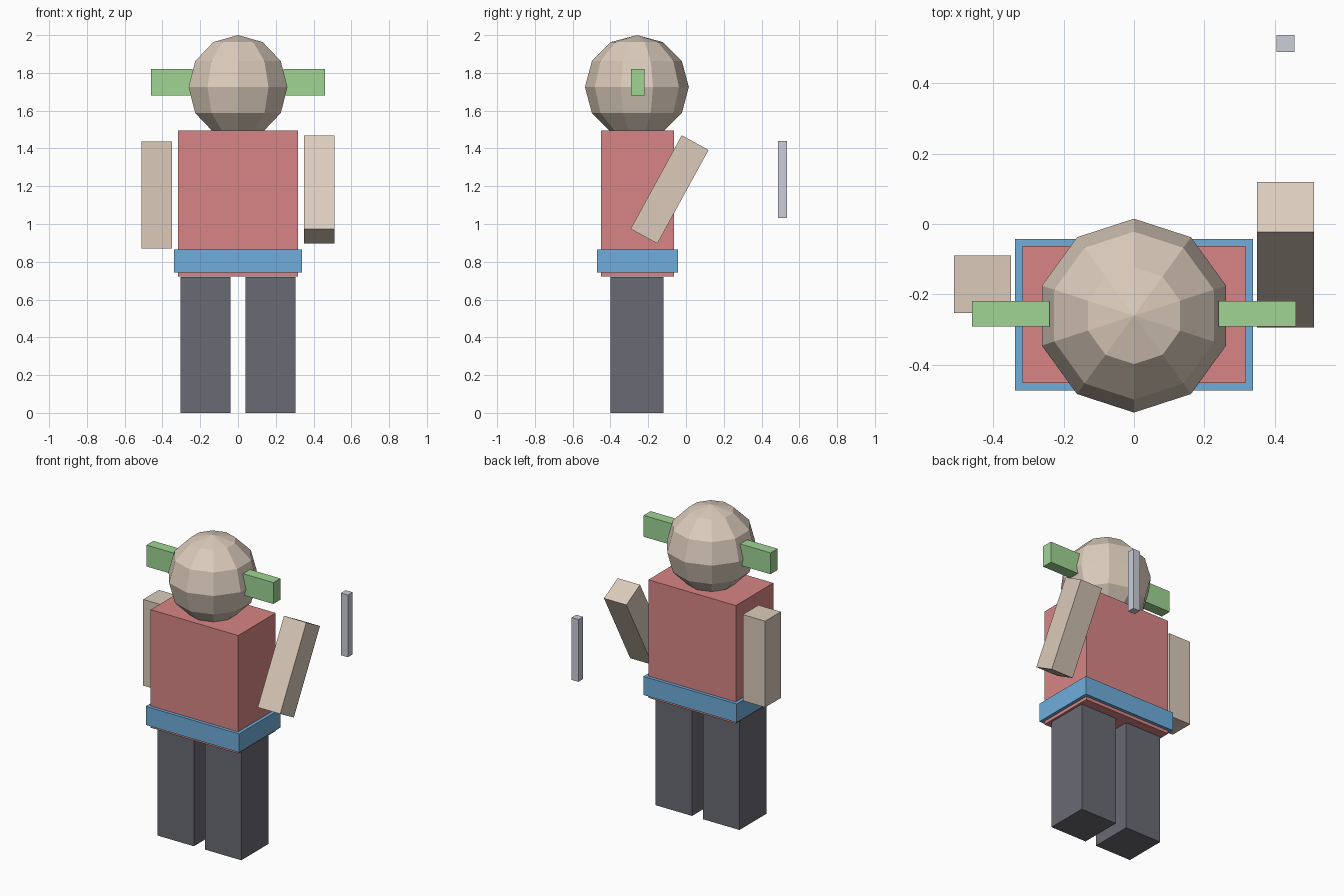
import bpy
import bmesh
from mathutils import Matrix

cube = bpy.data.objects.get("Cube")
if cube:
    bpy.data.objects.remove(cube, do_unlink=True)


def material(name, rgb):
    mat = bpy.data.materials.new(name)
    mat.use_nodes = True
    colour = (*rgb, 1)
    mat.diffuse_color = colour
    mat.node_tree.nodes["Principled BSDF"].inputs["Base Color"].default_value = colour
    return mat


skin = material("skin", (0.71, 0.60, 0.50))
red = material("shirt red", (0.69, 0.235, 0.235))
blue = material("belt blue", (0.16, 0.42, 0.71))
dark = material("trouser grey", (0.144, 0.144, 0.175))
green = material("ear green", (0.35, 0.665, 0.30))
metal = material("pale metal", (0.60, 0.62, 0.69))


def finish(name, bm, centre, mat, tilt=0):
    mesh = bpy.data.meshes.new(name)
    bm.to_mesh(mesh)
    bm.free()
    mesh.materials.append(mat)
    obj = bpy.data.objects.new(name, mesh)
    obj.location = centre
    obj.rotation_euler.x = tilt
    bpy.context.collection.objects.link(obj)
    return obj


def box(name, centre, size, mat, tilt=0):
    bm = bmesh.new()
    bmesh.ops.create_cube(bm, size=1, matrix=Matrix.Diagonal((*size, 1)))
    return finish(name, bm, centre, mat, tilt)


# Head: faceted sphere
bm = bmesh.new()
bmesh.ops.create_uvsphere(bm, u_segments=10, v_segments=6, radius=0.275)
finish("head", bm, (0, -0.26, 1.725), skin)

# Body and belt
box("torso", (0, -0.257, 1.109), (0.634, 0.388, 0.774), red)
box("belt", (0, -0.257, 0.804), (0.676, 0.43, 0.122), blue)

# Paired ears and legs
for side, sign in (("left", 1), ("right", -1)):
    box(side + "_ear", (sign * 0.35, -0.255, 1.75), (0.22, 0.072, 0.14), green)
    box(side + "_leg", (sign * 0.172, -0.26, 0.36), (0.264, 0.28, 0.72), dark)

# Arms: the right hangs straight, the left is swung back
arm = (0.162, 0.162, 0.565)
box("right_arm", (-0.43, -0.171, 1.153), arm, skin)
box("left_arm", (0.43, -0.087, 1.183), arm, skin, tilt=-0.5)

# Loose baton behind the left arm
box("baton", (0.43, 0.512, 1.236), (0.05, 0.048, 0.408), metal)
